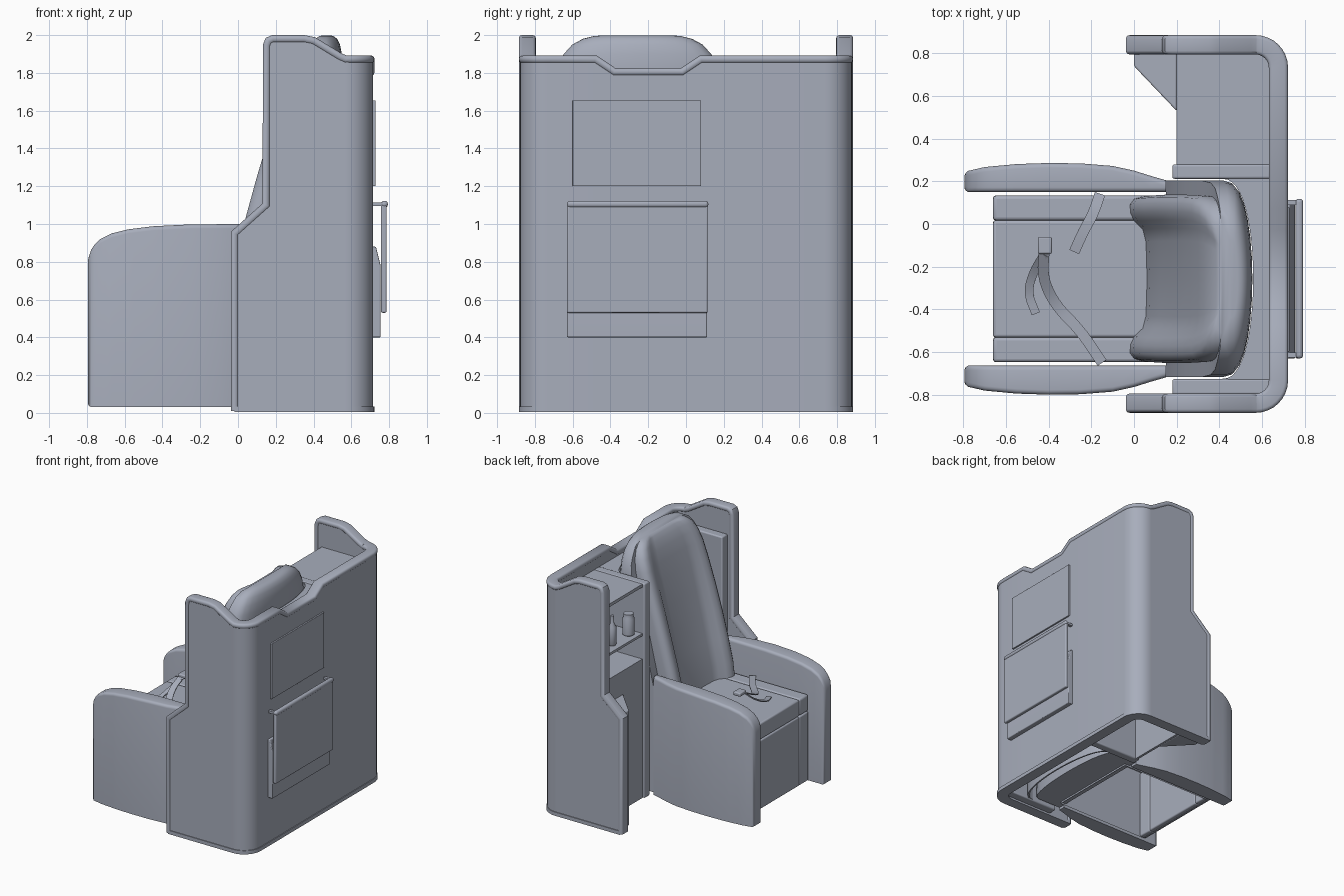
import bpy, bmesh, math
from mathutils import Vector

if "Cube" in bpy.data.objects:
    bpy.data.objects.remove(bpy.data.objects["Cube"])

CY = -0.257  # seat centre line in y
MAT = bpy.data.materials.new("blue_grey")
MAT.diffuse_color = (.39, .42, .50, 1)
MAT.use_nodes = True
MAT.node_tree.nodes["Principled BSDF"].inputs["Base Color"].default_value = MAT.diffuse_color


def finish(name, bm, bevel=0.0, seg=3, angle=40):
    bmesh.ops.recalc_face_normals(bm, faces=bm.faces)
    me = bpy.data.meshes.new(name)
    bm.to_mesh(me)
    bm.free()
    me.materials.append(MAT)
    ob = bpy.data.objects.new(name, me)
    bpy.context.collection.objects.link(ob)
    if bevel:
        m = ob.modifiers.new("bevel", 'BEVEL')
        m.width, m.segments, m.limit_method = bevel, seg, 'ANGLE'
        m.angle_limit = math.radians(40)
    bpy.ops.object.select_all(action='DESELECT')
    ob.select_set(True)
    bpy.context.view_layer.objects.active = ob
    bpy.ops.object.shade_smooth_by_angle(angle=math.radians(angle))
    return ob


def loft(name, rings, bevel=0.0, **kw):
    bm = bmesh.new()
    vs = [[bm.verts.new(p) for p in r] for r in rings]
    n = len(vs[0])
    for a, b in zip(vs, vs[1:]):
        for i in range(n):
            bm.faces.new((a[i], a[(i + 1) % n], b[(i + 1) % n], b[i]))
    bm.faces.new(vs[0])
    bm.faces.new(vs[-1])
    return finish(name, bm, bevel, **kw)


def prism(name, pts, z0, z1, bevel=0.0, seg=3):
    return loft(name, [[(x, y, z) for x, y in pts] for z in (z0, z1)], bevel, seg=seg)


def box(name, x0, x1, y0, y1, z0, z1, bevel=0.0, seg=3):
    return prism(name, [(x0, y0), (x1, y0), (x1, y1), (x0, y1)], z0, z1, bevel, seg)


def wall(name, path, lo, thick, hi=None):
    """Upright wall following a plan path; each point's z is its top."""
    rings = []
    for i, (x, y, z) in enumerate(path):
        a, b = path[max(i - 1, 0)], path[min(i + 1, len(path) - 1)]
        t = Vector((b[0] - a[0], b[1] - a[1])).normalized()
        nx, ny = -t.y * thick / 2, t.x * thick / 2
        top = z if hi is None else hi
        rings.append([(x + nx, y + ny, lo), (x + nx, y + ny, top),
                      (x - nx, y - ny, top), (x - nx, y - ny, lo)])
    return loft(name, rings)


def rim(name, pts, hw, hh, r):
    """Rounded flat strip swept with mitres along a path, kept level sideways."""
    ps = [Vector(p) for p in pts]
    ts = [(b - a).normalized() for a, b in zip(ps, ps[1:])]
    ns = []
    for t in ts:
        flat = Vector((-t.y, t.x, 0))
        ns.append(flat.normalized() if flat.length > .01 else None)
    ns[0], ns[-1] = ns[1], ns[-2]
    sec = [(sx * (hw - r) + r * math.cos(a), sy * (hh - r) + r * math.sin(a))
           for k, (sx, sy) in enumerate(((1, 1), (-1, 1), (-1, -1), (1, -1)))
           for a in (math.pi / 2 * (k + j / 3) for j in range(4))]
    rings, last = [], None
    for i, p in enumerate(ps):
        a, b = max(i - 1, 0), min(i, len(ts) - 1)
        na, nb = ns[a] or last, ns[b] or ns[a] or last
        last = nb
        n = (na + nb).normalized()
        ua, ub = ts[a].cross(na), ts[b].cross(nb)
        u = (ua + ub).normalized()
        n, u = n / max(n.dot(nb), .5), u / max(u.dot(ub), .5)
        rings.append([p + n * c + u * d for c, d in sec])
    loft(name, rings)


def ribbon(name, pts, w, t=0.008):
    cs = [Vector(p) for p in pts]
    for _ in range(2):  # corner cutting to smooth the strap
        new = [cs[0]]
        for a, b in zip(cs, cs[1:]):
            new += [a * .75 + b * .25, a * .25 + b * .75]
        cs = new + [cs[-1]]
    rings = []
    for i, c in enumerate(cs):
        d = cs[min(i + 1, len(cs) - 1)] - cs[max(i - 1, 0)]
        s = Vector((-d.y, d.x, 0)).normalized() * w / 2
        n = d.cross(s).normalized() * t
        rings.append([c - s, c + s, c + s + n, c - s + n])
    loft(name, rings)


def interp(table, x):
    for a, b in zip(table, table[1:]):
        if x <= b[0]:
            return a[1] + (b[1] - a[1]) * max((x - a[0]) / (b[0] - a[0]), 0)
    return table[-1][1]


# privacy shell: U-shaped wall with stepped sides and a notch in the back
side = [(x, .84, z) for x, z in [(-.018, .95), (.15, 1.10), (.152, 1.945), (.162, 1.97), (.185, 1.98),
                                 (.35, 1.98), (.40, 1.97), (.54, 1.885), (.565, 1.875)]]
side += [(.57 + .107 * math.sin(a), .733 + .107 * math.cos(a), 1.872)
         for a in (math.pi / 2 * i / 8 for i in range(9))]
notch = [(.677, .08, 1.872), (.677, -.02, 1.805), (.677, -.38, 1.805), (.677, -.48, 1.872)]
path = side + notch + [(x, -y, z) for x, y, z in reversed(side)]
wall("shell_wall", path, 0.01, .077)
wall("shell_base_trim", path, 0.005, .09, hi=.035)
rim("shell_rim", [(-.018, .84, .01)] + path + [(-.018, -.84, .01)], .045, .02, .017)

# niche behind the seat, posts and top deck
niche = []
for i in range(25):
    a = math.pi * i / 24
    niche.append((.41 + .155 * math.sin(a) ** .8, CY + .475 * math.cos(a)))
wall("niche_wall", [(x, y, 1.77) for x, y in niche], .03, .012)
box("post_left", .18, .64, .212, .28, .02, 1.78, .01)
box("post_right", .18, .64, -.80, -.727, .02, 1.78, .01)
deck = [(.2, .80), (.2, .215)] + niche + [(.2, -.73), (.2, -.80), (.64, -.80), (.64, .80)]
prism("top_deck", deck, 1.75, 1.775)

# side cabinet with shelves, bottle and cup
box("cabinet_front", .2, .22, .27, .80, .02, 1.15)
for i, z in enumerate((1.14, 1.35)):
    box(f"shelf_{i}", .2, .64, .27, .80, z, z + .02)
prism("side_cabinet", [(0, .80), (0, .74), (.2, .53), (.2, .80)], .02, .97, .008)


def lathe(name, x, y, z, prof):
    loft(name, [[(x + r * math.cos(k * math.pi / 10), y + r * math.sin(k * math.pi / 10), z + h)
                 for k in range(20)] for r, h in prof])


lathe("cup", .27, .36, 1.37, [(.03, 0), (.045, .01), (.045, .14), (.038, .155), (.038, .18)])
lathe("bottle", .27, .57, 1.37, [(.025, 0), (.03, .01), (.03, .15), (.014, .18), (.014, .24)])

# armrests: bulged outside, flat inside, rounded front top
top = [(-.795, .80), (-.789, .83), (-.778, .862), (-.76, .89), (-.73, .92), (-.67, .95), (-.58, .972),
       (-.45, .988), (-.25, .998), (.15, 1.0)]
bulge = [(-.795, .095), (-.7, .117), (-.55, .131), (-.4, .136), (-.25, .134), (-.1, .122),
         (0, .1), (.08, .075), (.15, .055)]
xs = sorted({p[0] for p in top + bulge})
R = .022
for name, s in (("armrest_left", 1), ("armrest_right", -1)):
    rings = []
    for x in xs:
        inset = interp([(-.795, .018), (-.789, .007), (-.778, 0), (1, 0)], x)
        y0, y1 = .407 + inset, .407 + interp(bulge, x) - inset
        z0, z1 = .03 + inset, interp(top, x)
        ring = [(x, CY + s * y0, z0), (x, CY + s * y1, z0)]
        for yc, a0 in ((y1 - R, 0), (y0 + R, math.pi / 2)):
            ring += [(x, CY + s * (yc + R * math.cos(a)), z1 - R + R * math.sin(a))
                     for a in (a0 + math.pi / 2 * j / 4 for j in range(5))]
        rings.append(ring)
    loft(name, rings)

# seat base (hollow underneath), front pad and cushions
base = box("seat_base", -.635, .2, CY - .385, CY + .385, .035, .61)
bm = bmesh.new()
bm.from_mesh(base.data)
bmesh.ops.delete(bm, geom=[f for f in bm.faces if f.calc_center_median().z < .05], context='FACES')
bm.to_mesh(base.data)
bm.free()
box("leg_rest_pad", -.66, -.60, CY - .275, CY + .275, .04, .605, .01)
box("seat_cushion", -.66, .15, CY - .274, CY + .274, .61, .745, .012)
for n, s in (("left", 1), ("right", -1)):
    y0, y1 = sorted((CY + s * .274, CY + s * .39))
    box(f"leg_rest_edge_{n}", -.66, -.60, y0, y1, .04, .605, .01)
    box(f"seat_bolster_{n}", -.66, .15, y0, y1, .61, .747, .015)

# backrest cushion with side bolsters and scooped centre
prof = [(-1, .06), (-.97, .02), (-.9, 0), (-.8, .002), (-.7, .02), (-.6, .06), (-.45, .075), (0, .08)]
prof += [(-u, d) for u, d in reversed(prof[:-1])]
rings = []
for z, xf, w, scoop in [(.66, -.03, .385, 1), (.85, -.005, .388, 1), (1.05, .045, .392, .95),
                        (1.25, .10, .395, .85), (1.45, .16, .395, .7), (1.65, .225, .393, .5),
                        (1.78, .27, .388, .4), (1.87, .305, .37, .3), (1.93, .335, .34, .3),
                        (1.965, .36, .30, .3), (1.98, .385, .26, .2)]:
    ring = [(xf + d * (scoop if abs(u) < .9 else 1), CY + u * w, z) for u, d in prof]
    xb = min(xf + .17, .45)
    rings.append(ring + [(xb, CY + w * .98, z), (xb, CY - w * .98, z)])
loft("backrest_cushion", rings, angle=50)

# backrest outer shell with a rounded, bulging back
rings = []
for z, xf, xs_, xb, w in [(.05, .15, .36, .46, .46), (.9, .15, .38, .50, .46), (1.3, .24, .40, .53, .46),
                          (1.6, .32, .42, .548, .46), (1.75, .36, .43, .555, .45),
                          (1.84, .38, .435, .555, .425), (1.90, .39, .44, .55, .39),
                          (1.95, .40, .44, .54, .345), (1.98, .41, .445, .525, .29),
                          (1.995, .43, .45, .505, .23), (1.999, .45, .46, .485, .18)]:
    back = [(xs_ + (xb - xs_) * math.sin(math.pi * i / 14) ** .8,
             CY + w * math.cos(math.pi * i / 14), z) for i in range(15)]
    rings.append([(xf, CY - w, z), (xf, CY + w, z)] + back)
loft("backrest_shell", rings, angle=50)

# seat belt halves and buckle
ribbon("belt_long", [(-.15, -.65, .755), (-.25, -.50, .765), (-.37, -.38, .77), (-.43, -.25, .83),
                     (-.42, -.12, .90)], .05)
ribbon("belt_flap", [(-.42, -.14, .89), (-.47, -.22, .81), (-.50, -.32, .765), (-.46, -.42, .755)], .04)
ribbon("belt_short", [(-.16, .14, .76), (-.19, .05, .78), (-.24, -.04, .775), (-.28, -.13, .76)], .05)
box("belt_buckle", -.45, -.385, -.14, -.06, .89, .92, .008)

# rear of shell: screen, tray table with hinge, literature pocket
box("screen", .71, .728, -.60, .08, 1.20, 1.655, .003)
box("tray_table", .757, .787, -.63, .115, .53, 1.10, .008)
box("tray_hinge", .757, .793, -.63, .118, 1.087, 1.123, .015)
for n, y in (("left", .10), ("right", -.615)):
    box(f"tray_bracket_{n}", .70, .775, y - .012, y + .012, 1.096, 1.114)
loft("pocket", [[(.71, y, .40), (.755, y, .40), (.755, y, .78), (.73, y, .88), (.71, y, .88)]
                for y in (-.63, .112)], .006)
